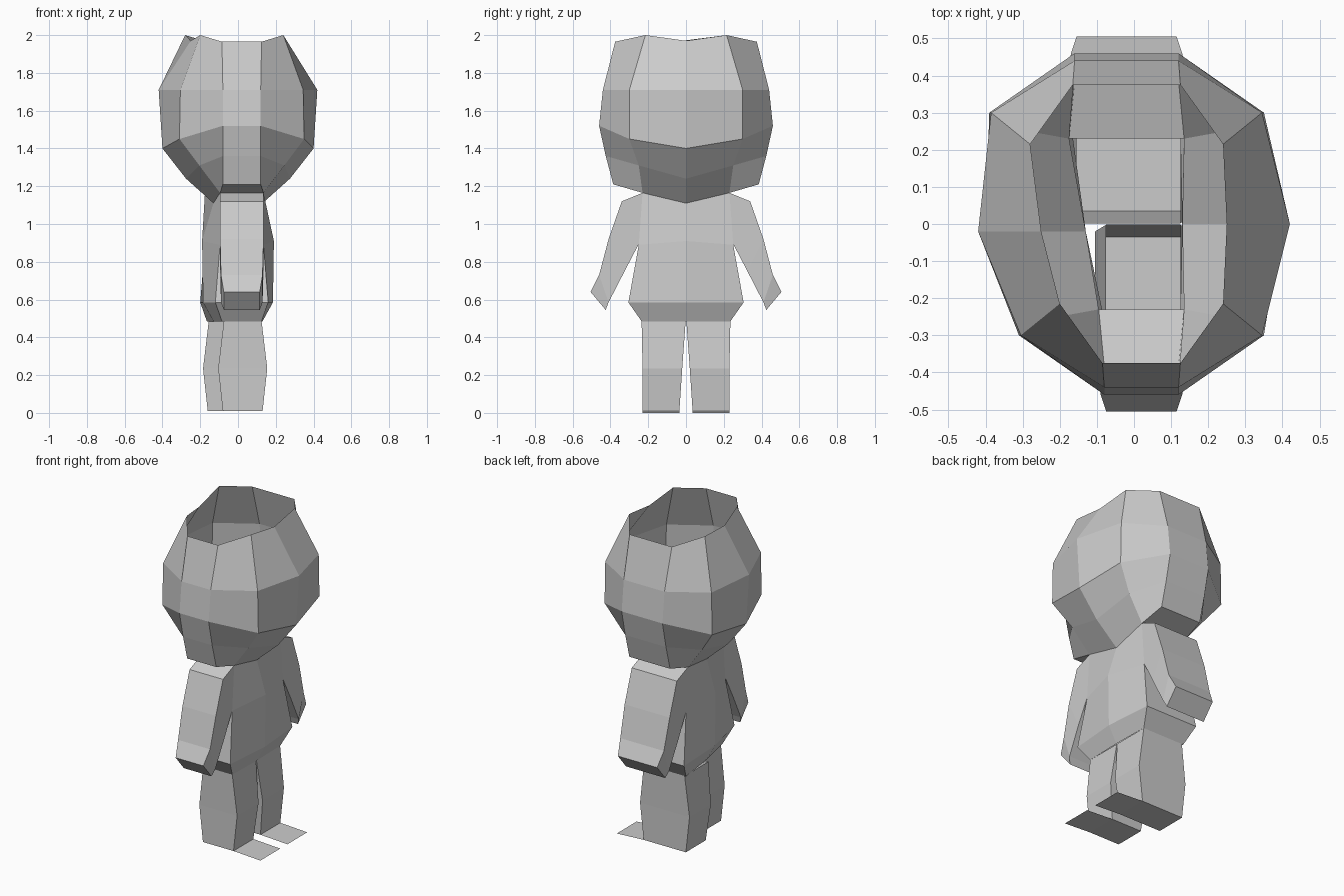
import bpy, bmesh

if "Cube" in bpy.data.objects:
    bpy.data.objects.remove(bpy.data.objects["Cube"])

SKEW = 0.04  # the back leans outward on +y and inward on -y


def loft(name, rings, cap_start=False, cap_end=False):
    """Skin a series of closed rings of points."""
    bm = bmesh.new()
    vs = [[bm.verts.new(p) for p in r] for r in rings]
    n = len(rings[0])
    for a, b in zip(vs, vs[1:]):
        for i in range(n):
            j = (i + 1) % n
            bm.faces.new((a[i], a[j], b[j], b[i]))
    if cap_start:
        bm.faces.new(vs[0])
    if cap_end:
        bm.faces.new(vs[-1])
    bmesh.ops.recalc_face_normals(bm, faces=bm.faces)
    me = bpy.data.meshes.new(name)
    bm.to_mesh(me)
    bm.free()
    ob = bpy.data.objects.new(name, me)
    bpy.context.collection.objects.link(ob)
    return ob


def body_ring(*half):
    """Full ring from (x, y, z) points listed from the centre out to +y."""
    front = [(x, -y, z) for x, y, z in half[:0:-1]] + list(half)
    back = []
    for x, y, z in reversed(front):
        lean = SKEW if y > 0 else -SKEW if y < 0 else 0
        back.append((-x - lean, y if y else -0.02, z))
    return front + back


# Head shell, open at the top
loft("head", [
    body_ring((.25, 0, 1.97), (.24, .215, 2.0), (.125, .375, 1.965)),
    body_ring((.42, 0, 1.71), (.345, .30, 1.71), (.12, .44, 1.71)),
    body_ring((.40, 0, 1.40), (.35, .30, 1.45), (.12, .46, 1.52)),
    body_ring((.275, 0, 1.24), (.245, .25, 1.31), (.12, .425, 1.36)),
    body_ring((.13, 0, 1.11), (.135, .23, 1.165), (.12, .385, 1.21)),
])

# Underside of the head on each side of the neck opening
for side in (1, -1):
    inner, outer = [], []
    for x in (.135, -.135 - SKEW * side):
        inner.append((x, .23 * side, 1.165))
    for x in (-.12 - SKEW * side, .12):
        outer.append((x, .385 * side, 1.21))
    me = bpy.data.meshes.new("jaw_underside")
    me.from_pydata(inner + outer, [], [(0, 1, 2, 3)])
    bpy.context.collection.objects.link(bpy.data.objects.new("jaw_underside", me))

# Torso
loft("torso", [
    body_ring((.13, 0, 1.11), (.135, .23, 1.165)),
    body_ring((.19, 0, .91), (.135, .25, .89)),
    body_ring((.185, 0, .585), (.16, .305, .585)),
    body_ring((.13, 0, .485), (.125, .235, .485)),
])

for side in (1, -1):
    lean = SKEW * side

    # Arm: each station has half depth, then upper and lower (y, z)
    rings = []
    for x, (y1, z1), (y2, z2) in (
        (.135, (.23, 1.165), (.25, .89)),
        (.135, (.34, 1.12), (.252, .89)),
        (.135, (.41, .92), (.325, .75)),
        (.13, (.46, .73), (.41, .585)),
        (.115, (.505, .64), (.425, .545)),
    ):
        b = -x - lean
        y1, y2 = y1 * side, y2 * side
        rings.append([(x, y1, z1), (x, y2, z2), (b, y2, z2), (b, y1, z1)])
    loft("arm", rings, cap_end=True)

    # Leg
    rings = []
    for z, x, yi, yo in ((.485, .125, .002, .235), (.235, .155, .02, .23),
                         (.01, .13, .035, .23)):
        b = -x - lean + .01
        rings.append([(x, yi * side, z), (x, yo * side, z),
                      (b, yo * side, z), (b, yi * side, z)])
    loft("leg", rings, cap_end=True)

    # Flat foot plate
    me = bpy.data.meshes.new("foot")
    me.from_pydata([(.13, .035 * side, .01), (.13, .23 * side, .01),
                    (.315, .23 * side, 0), (.315, .035 * side, 0)],
                   [], [(0, 1, 2, 3)])
    bpy.context.collection.objects.link(bpy.data.objects.new("foot", me))
